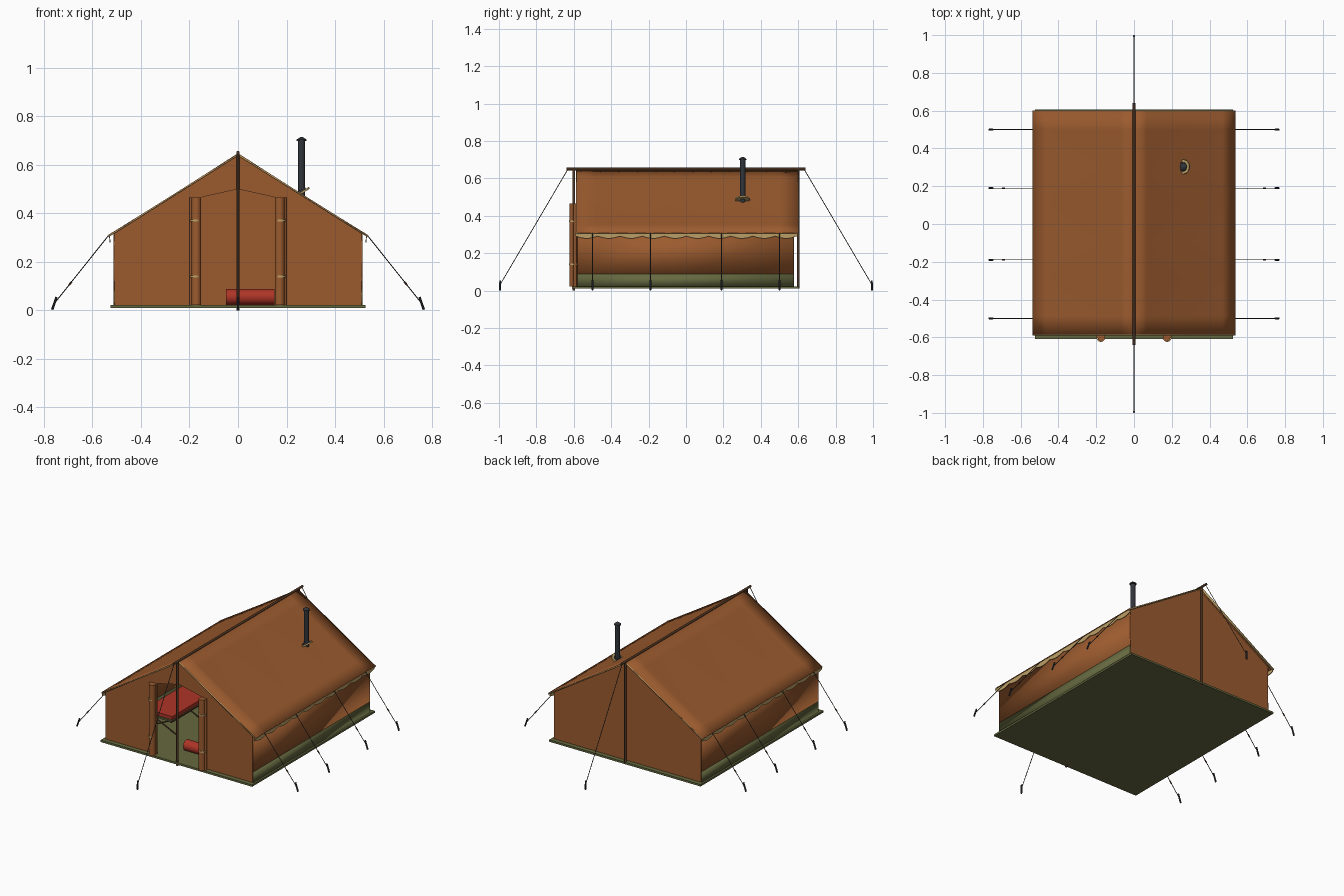
import bpy, math
from mathutils import Vector

if "Cube" in bpy.data.objects:
    bpy.data.objects.remove(bpy.data.objects["Cube"])


def mat(name, rgb):
    m = bpy.data.materials.new(name)
    m.diffuse_color = (*rgb, 1)
    m.use_nodes = True
    m.node_tree.nodes["Principled BSDF"].inputs["Base Color"].default_value = m.diffuse_color
    return m


CANVAS = mat("canvas", (0.33, 0.105, 0.028))
OLIVE = mat("olive_sheet", (0.13, 0.14, 0.05))
TAN = mat("tan_trim", (0.52, 0.36, 0.14))
WOOD = mat("dark_wood", (0.09, 0.04, 0.018))
IRON = mat("iron", (0.03, 0.035, 0.042))
ROPE = mat("rope", (0.06, 0.05, 0.04))
RED = mat("red_cloth", (0.42, 0.035, 0.02))


def mesh(name, verts, faces, m, thick=0):
    me = bpy.data.meshes.new(name)
    me.from_pydata(verts, [], faces)
    me.materials.append(m)
    ob = bpy.data.objects.new(name, me)
    bpy.context.collection.objects.link(ob)
    if thick:
        s = ob.modifiers.new("thickness", "SOLIDIFY")
        s.thickness, s.offset = thick, 0
    return ob


def box(name, lo, hi, m):
    bpy.ops.mesh.primitive_cube_add(size=1, location=[(a + b) / 2 for a, b in zip(lo, hi)])
    ob = bpy.context.object
    ob.scale = [b - a for a, b in zip(lo, hi)]
    ob.name = name
    ob.data.materials.append(m)
    return ob


def rod(name, p, q, r, m, sides=10, r2=None):
    p, q = Vector(p), Vector(q)
    bpy.ops.mesh.primitive_cone_add(vertices=sides, radius1=r, radius2=r if r2 is None else r2,
                                    depth=(q - p).length, location=(p + q) / 2)
    ob = bpy.context.object
    ob.rotation_euler = (q - p).to_track_quat("Z", "Y").to_euler()
    ob.name = name
    ob.data.materials.append(m)
    bpy.ops.object.shade_smooth_by_angle(angle=math.radians(40))
    return ob


RIDGE, EAVE_X, EAVE_Z = 0.645, 0.535, 0.308
SLOPE = (RIDGE - EAVE_Z) / EAVE_X

# ground sheet
box("ground_sheet", (-0.525, -0.61, 0.01), (0.525, 0.605, 0.022), OLIVE)

# gable walls: front has a door opening, back is closed
for s in (-1, 1):
    half = [(0.155, 0.02), (0.51, 0.02), (0.51, 0.321), (0, 0.64), (0, 0.5), (0.155, 0.465)]
    mesh("front_wall", [(s * x, -0.58, z) for x, z in half], [tuple(range(6))], CANVAS, 0.005)
mesh("back_wall", [(x, 0.575, z) for x, z in
     [(-0.51, 0.02), (0.51, 0.02), (0.51, 0.321), (0, 0.64), (-0.51, 0.321)]],
     [(0, 1, 2, 3, 4)], CANVAS, 0.005)


def sheet(name, s, x0, z0, x1, z1, y0, y1, m, sag=0.0, n=12, k=8):
    """Cloth panel between two lengthwise edges, sagging a little in the middle."""
    v = []
    for i in range(n + 1):
        for j in range(k + 1):
            a, b = i / n, j / k
            d = sag * math.sin(math.pi * b) * (0.5 + 0.5 * math.sin(math.pi * a * 3) ** 2)
            v.append((s * (x0 + (x1 - x0) * b), y0 + (y1 - y0) * a, z0 + (z1 - z0) * b - d))
    f = [(i * (k + 1) + j, (i + 1) * (k + 1) + j, (i + 1) * (k + 1) + j + 1, i * (k + 1) + j + 1)
         for i in range(n) for j in range(k)]
    ob = mesh(name, v, f, m, 0.005)
    ob.data.shade_smooth()
    if thick_edges := [p for p in ob.modifiers]:
        thick_edges[0].use_even_offset = True
    return ob


for s in (-1, 1):
    # side wall, mud flap and roof slope
    sheet("side_wall", s, 0.51, 0.085, 0.51, 0.322, -0.58, 0.575, CANVAS, n=2, k=1)
    sheet("mud_flap", s, 0.511, 0.02, 0.511, 0.088, -0.58, 0.575, OLIVE, n=2, k=1)
    sheet("roof", s, 0, RIDGE, EAVE_X, EAVE_Z, -0.585, 0.598, CANVAS, sag=0.004)
    # tan binding along the gable edges
    for y in (-0.582, 0.594):
        sheet("gable_trim", s, 0, RIDGE - 0.004, EAVE_X, EAVE_Z - 0.004, y - 0.007, y + 0.007, TAN, n=1, k=1)
    # scalloped valance under the eave
    N = 80
    v = []
    for i in range(N + 1):
        t = i / N
        y = -0.59 + 1.185 * t
        v += [(s * 0.53, y, 0.311), (s * 0.528, y, 0.291 - 0.012 * abs(math.sin(math.pi * 10 * t)))]
    mesh("valance", v, [(2 * i, 2 * i + 1, 2 * i + 3, 2 * i + 2) for i in range(N)], TAN, 0.003)

    # rolled door flaps with straps
    rod("door_roll", (s * 0.172, -0.602, 0.022), (s * 0.172, -0.602, 0.465), 0.02, CANVAS, 14)
    rod("door_roll_edge", (s * 0.191, -0.594, 0.022), (s * 0.191, -0.594, 0.465), 0.009, CANVAS, 10)
    for z in (0.14, 0.37):
        rod("door_strap", (s * 0.176, -0.602, z - 0.004), (s * 0.176, -0.602, z + 0.004), 0.0225, TAN, 14)

    # upright poles and end guy lines
    rod("upright_pole", (0, s * 0.6, 0.0 if s < 0 else 0.01), (0, s * 0.6, 0.652), 0.007, WOOD)
    rod("end_guy_line", (0, s * 0.632, 0.648), (0, s * 0.992, 0.035), 0.002, ROPE, 6)
    rod("end_stake", (0, s * 0.995, 0.0), (0, s * 0.993, 0.055), 0.005, IRON, 8)

    # side guy lines, sliders and stakes
    for y in (-0.5, -0.19, 0.19, 0.5):
        a, b = Vector((s * 0.535, y, 0.307)), Vector((s * 0.756, y, 0.03))
        rod("side_guy_line", a, b, 0.002, ROPE, 6)
        rod("line_slider", a.lerp(b, 0.68), a.lerp(b, 0.73), 0.004, WOOD, 6)
        rod("side_stake", (s * 0.766, y, 0.003), (s * 0.748, y, 0.055), 0.005, IRON, 8)

# ridge pole
rod("ridge_pole", (0, -0.64, 0.65), (0, 0.64, 0.65), 0.007, WOOD)

# stove pipe with cap, flashing collar and a small stove inside
PX, PY = 0.262, 0.303
rod("stove_pipe", (PX, PY, 0.15), (PX, PY, 0.702), 0.0145, IRON, 16)
rod("pipe_cap", (PX, PY, 0.698), (PX, PY, 0.704), 0.02, IRON, 16)
rod("pipe_cap_top", (PX, PY, 0.704), (PX, PY, 0.714), 0.02, IRON, 16, 0.006)
c, n = Vector((PX, PY, 0.485)), Vector((-SLOPE, 0, 1)).normalized()
rod("pipe_collar", c - n * 0.004, c + n * 0.004, 0.038, TAN, 20)
rod("collar_ring", c + n * 0.004, c + n * 0.012, 0.024, IRON, 20)
box("stove_body", (0.21, 0.22, 0.06), (0.315, 0.38, 0.155), IRON)
for x in (0.22, 0.305):
    for y in (0.23, 0.37):
        rod("stove_leg", (x, y, 0.02), (x, y, 0.06), 0.005, IRON, 8)

# camp cot with crossed legs and red blanket
box("cot_bed", (-0.42, -0.34, 0.112), (-0.22, 0.24, 0.122), OLIVE)
box("cot_blanket", (-0.415, -0.33, 0.122), (-0.225, 0.23, 0.142), RED)
for x in (-0.42, -0.22):
    rod("cot_rail", (x, -0.35, 0.117), (x, 0.25, 0.117), 0.006, WOOD, 8)
for y in (-0.3, -0.05, 0.2):
    for a, b in ((-0.42, -0.22), (-0.22, -0.42)):
        rod("cot_leg", (a, y, 0.022), (b, y, 0.114), 0.004, WOOD, 8)

# rolled bedding near the door
rod("bed_roll", (-0.05, -0.44, 0.055), (0.15, -0.44, 0.055), 0.033, RED, 12)
